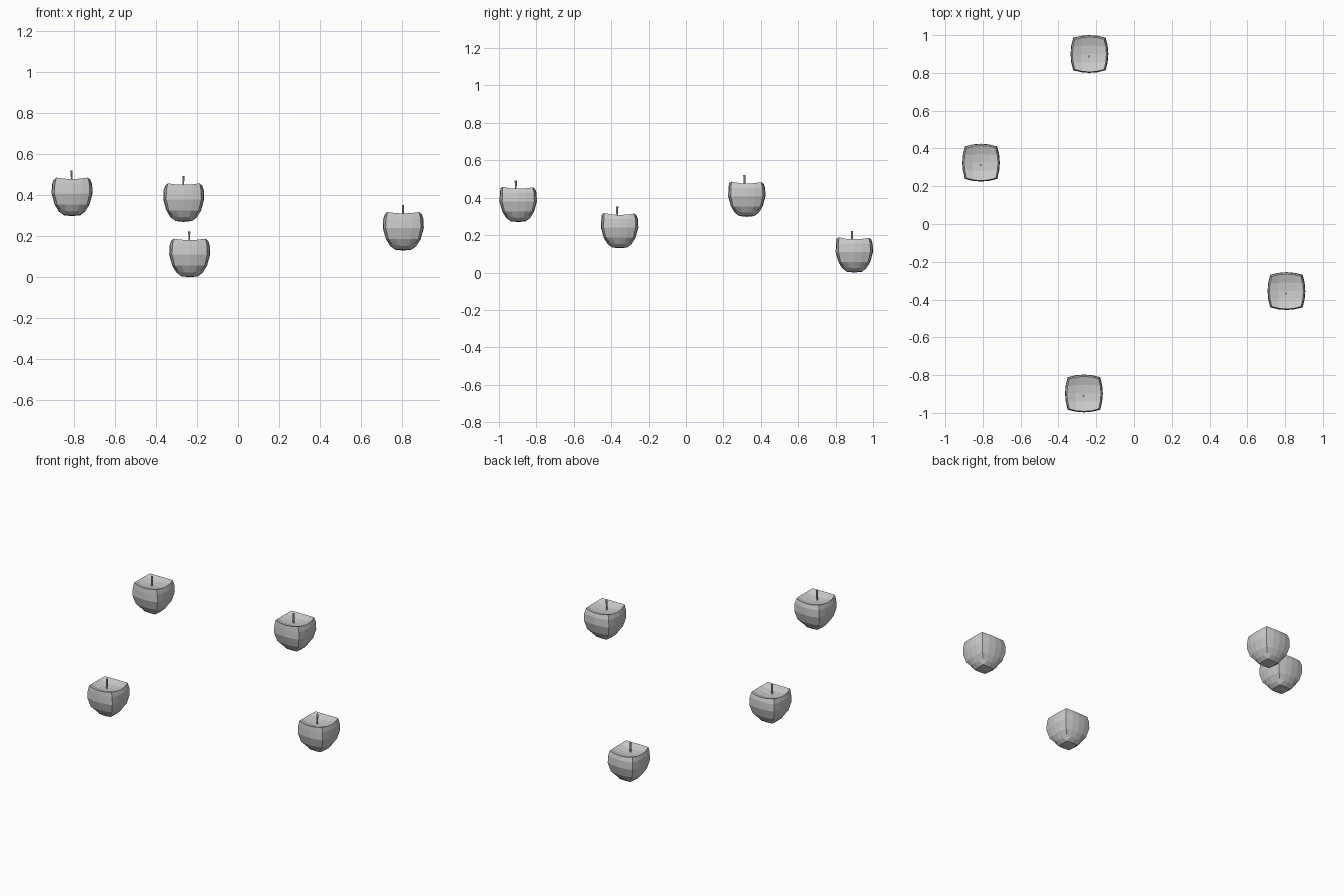
import bpy, bmesh
from mathutils import Vector

if "Cube" in bpy.data.objects:
    bpy.data.objects.remove(bpy.data.objects["Cube"])

# half-height level -> (height, half width at the middle of a side)
LEVELS = {-2: (0.030, 0.064), -1: (0.056, 0.085), 0: (0.110, 0.100),
          1: (0.155, 0.098), 2: (0.182, 0.090)}


def apple_point(co):
    """Map a point of a 4x4x4 gridded cube (-1..1) to a boxy apple."""
    u, v, w = co
    z, s = LEVELS[round(w * 2)]
    m = max(abs(u), abs(v))
    if w < -0.9:                        # rounded base
        z = 0.022 * (m > 0.9) + 0.004 * (0.4 < m < 0.9) + 0.010 * (u * v) ** 2
        if m < 0.9:
            u, v = u * 1.25, v * 1.25
    elif w > 0.9:                       # top with a shallow dip and raised rim
        z = 0.160 + 0.018 * m ** 1.5 + 0.007 * (u * v) ** 2
        if v < -0.9:
            z += 0.003                  # front lip
    x = s * u * (1 - 0.14 * v * v)
    y = s * v * (1 - 0.14 * u * u)
    if v < -0.9 and w > 0.9:
        y -= 0.005
    return Vector((x, y, z))


def finish(name, bm, loc):
    mesh = bpy.data.meshes.new(name)
    bmesh.ops.recalc_face_normals(bm, faces=bm.faces)
    bm.to_mesh(mesh)
    bm.free()
    obj = bpy.data.objects.new(name, mesh)
    obj.location = loc
    bpy.context.collection.objects.link(obj)


def apple(i, loc):
    # body
    bm = bmesh.new()
    bmesh.ops.create_cube(bm, size=2)
    bmesh.ops.subdivide_edges(bm, edges=bm.edges[:], cuts=3, use_grid_fill=True)
    for vert in bm.verts:
        vert.co = apple_point(vert.co)
    finish(f"apple_body_{i}", bm, loc)
    # stem
    bm = bmesh.new()
    bmesh.ops.create_cone(bm, cap_ends=True, segments=6, radius1=0.004,
                          radius2=0.006, depth=0.07)
    bmesh.ops.translate(bm, verts=bm.verts, vec=(-0.002, -0.013, 0.188))
    finish(f"apple_stem_{i}", bm, loc)


# four apples hanging at different heights
for i, loc in enumerate([(-0.81, 0.325, 0.298), (-0.265, -0.897, 0.27),
                         (-0.236, 0.90, 0.0), (0.807, -0.355, 0.13)], 1):
    apple(i, loc)
